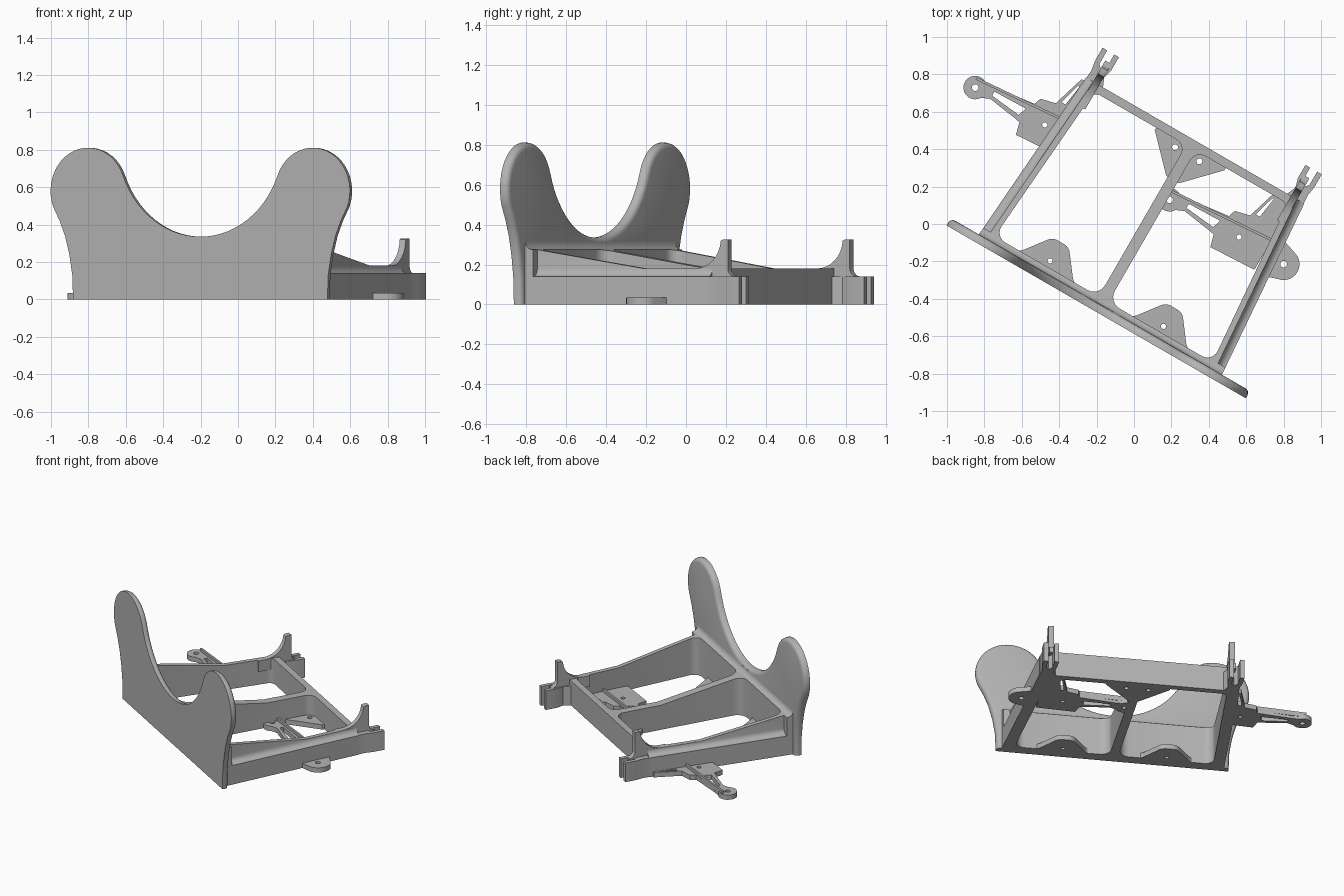
import bpy, bmesh, math
from mathutils import Matrix, Vector

if "Cube" in bpy.data.objects:
    bpy.data.objects.remove(bpy.data.objects["Cube"])

mat = bpy.data.materials.new("plain_grey")
mat.diffuse_color = (0.45, 0.45, 0.45, 1)
mat.use_nodes = True
mat.node_tree.nodes["Principled BSDF"].inputs["Base Color"].default_value = mat.diffuse_color


def rounded(pts, r, seg=6):
    """Round every corner of a polygon; r is one radius or one per corner."""
    out, n = [], len(pts)
    for i, p in enumerate(pts):
        p = Vector(p)
        rad = r[i] if isinstance(r, (list, tuple)) else r
        a = (Vector(pts[i - 1]) - p).normalized()
        b = (Vector(pts[(i + 1) % n]) - p).normalized()
        if rad == 0:
            out.append(p)
            continue
        half = a.angle(b) / 2
        centre = p + (a + b).normalized() * rad / math.sin(half)
        s = p + a * rad / math.tan(half) - centre
        e = p + b * rad / math.tan(half) - centre
        sweep = s.angle_signed(e)
        for k in range(seg + 1):
            out.append(centre + Matrix.Rotation(-sweep * k / seg, 2) @ s)
    return out


def arc(cx, cy, r, a0, a1, n=10):
    return [(cx + r * math.cos(math.radians(a0 + (a1 - a0) * k / n)),
             cy + r * math.sin(math.radians(a0 + (a1 - a0) * k / n))) for k in range(n + 1)]


def loft(name, ring_a, ring_b):
    """Closed solid between two matching rings of points."""
    bm = bmesh.new()
    a = [bm.verts.new(p) for p in ring_a]
    b = [bm.verts.new(p) for p in ring_b]
    n = len(a)
    bm.faces.new(a)
    bm.faces.new(b[::-1])
    for i in range(n):
        bm.faces.new((a[i], b[i], b[(i + 1) % n], a[(i + 1) % n]))
    bmesh.ops.recalc_face_normals(bm, faces=bm.faces)
    me = bpy.data.meshes.new(name)
    bm.to_mesh(me)
    bm.free()
    ob = bpy.data.objects.new(name, me)
    bpy.context.collection.objects.link(ob)
    me.materials.append(mat)
    return ob


def prism(name, pts, lo, hi, axis="z"):
    """Extrude a 2D outline along one axis."""
    put = {"z": lambda p, t: (p[0], p[1], t), "y": lambda p, t: (p[0], t, p[1]),
           "x": lambda p, t: (t, p[0], p[1])}[axis]
    return loft(name, [put(p, lo) for p in pts], [put(p, hi) for p in pts])


def boolean(ob, cutter, op="DIFFERENCE"):
    m = ob.modifiers.new("cut", "BOOLEAN")
    m.operation, m.object, m.solver = op, cutter, "EXACT"
    bpy.context.view_layer.objects.active = ob
    bpy.ops.object.modifier_apply(modifier=m.name)
    bpy.data.objects.remove(cutter)


def hole(ob, x, y, r=0.014):
    boolean(ob, prism("cutter", arc(x, y, r, 0, 337.5, 15), -0.1, 0.3))


# Front cradle plate: two round lobes and a round valley
side = [(0.785, 0), (0.79, 0.13), (0.808, 0.24), (0.835, 0.34), (0.868, 0.42)]
half = side + arc(0.693, 0.58, 0.231, -22, 159, 22) + arc(0, 0.846, 0.511, -21, -90, 14)[1:]
outline = half + [(-x, z) for x, z in half[-2::-1]]
plate = prism("cradle_plate", outline, -0.508, -0.463, "y")
bm = bmesh.new()
bm.from_mesh(plate.data)
rim = [e for e in bm.edges if all(v.co.y > -0.47 for v in e.verts)
       and max(v.co.z for v in e.verts) > 0.01]
bmesh.ops.bevel(bm, geom=rim, offset=0.028, segments=4, profile=0.5, affect="EDGES")
bm.to_mesh(plate.data)
bm.free()


# Ladder frame: tapered outline, two rounded pockets, sloping top
def outer(y):
    return 0.75 - 0.08 * (y + 0.46) / 1.06


frame = prism("frame", [(-outer(-0.5), -0.5), (outer(-0.5), -0.5), (outer(0.55), 0.55),
                        (-outer(0.55), 0.55)], 0, 0.5)
profile = [(-0.6, -0.1), (-0.6, 0.315), (-0.463, 0.315)] + arc(-0.423, 0.315, 0.04, 180, 255, 5)
profile += [(0.17, 0.18), (0.7, 0.18), (0.7, -0.1)]
boolean(frame, prism("cutter", profile, -1, 1, "x"), "INTERSECT")
for s in (-1, 1):
    pocket = [(s * 0.672, -0.43), (s * 0.03, -0.43), (s * 0.03, 0.505), (s * 0.597, 0.505)]
    boolean(frame, prism("cutter", rounded(pocket, [0.06, 0.07, 0.06, 0.04]), -0.1, 0.6))
    # Lower ledge along the outside of each side rail
    ledge = [(0.1, 0.14)] + arc(-0.005, 0.18, 0.04, 270, 180, 6) + [(-0.045, 0.6), (0.1, 0.6)]
    boolean(frame, loft("cutter", [(s * (outer(-0.42) + d), -0.42, z) for d, z in ledge],
                        [(s * (outer(0.6) + d), 0.6, z) for d, z in ledge]))

# Rear end of each side rail: forked lug and upright fin
for s, side_name in ((-1, "left"), (1, "right")):
    fork = [(0.60, 0.50), (0.674, 0.50), (0.668, 0.60), (0.677, 0.65), (0.677, 0.732),
            (0.648, 0.732), (0.648, 0.65), (0.626, 0.625), (0.605, 0.65), (0.605, 0.732),
            (0.576, 0.732), (0.576, 0.65), (0.59, 0.60), (0.56, 0.53)]
    prism(side_name + "_fork", [(s * x, y) for x, y in fork], 0, 0.14)
    fin = [(0.40, 0.10), (0.40, 0.18)] + arc(0.45, 0.33, 0.15, 270, 356, 8)
    fin += [(0.61, 0.325), (0.64, 0.325)] + arc(0.68, 0.18, 0.04, 180, 270, 5) + [(0.68, 0.10)]
    prism(side_name + "_fin", fin, s * 0.592, s * 0.63, "x")

# Mounting gussets inside the pockets
for s, side_name in ((-1, "left"), (1, "right")):
    front = [(0.14, -0.45), (0.19, -0.425), (0.30, -0.28), (0.40, -0.28), (0.51, -0.425),
             (0.56, -0.45)]
    g = prism(side_name + "_front_gusset",
              rounded([(s * x, y) for x, y in front], [0, 0.08, 0.06, 0.06, 0.08, 0]), 0, 0.035)
    hole(g, s * 0.35, -0.395)
    rear = [(0.0, 0.52), (0.0, 0.30), (0.04, 0.31), (0.215, 0.49), (0.215, 0.52)]
    g = prism(side_name + "_rear_gusset", [(s * x, y) for x, y in rear], 0, 0.035)
    hole(g, s * 0.075, 0.465, 0.016)

# Two identical lever arms, each with a ring end, lightening slots and a rib
for shift, end, name in ((0, -0.66, "outer"), (1.2, -0.58, "inner")):
    body = arc(-1.16, 0.207, 0.063, 60, 330, 16)
    body += [(-1.06, 0.195), (-0.90, 0.172), (-0.863, 0.165), (-0.845, 0.097), (end, 0.11),
             (end, 0.53), (-0.69, 0.53), (-0.745, 0.35), (-0.828, 0.33), (-0.842, 0.29),
             (-1.08, 0.262)]
    arm = prism(name + "_lever_arm", [(x + shift, y) for x, y in body], 0, 0.035)
    for slot in ([(-1.06, 0.215), (-0.885, 0.197), (-0.87, 0.245), (-1.06, 0.24)],
                 [(-0.722, 0.37), (-0.697, 0.37), (-0.679, 0.49), (-0.688, 0.49)]):
        boolean(arm, prism("cutter", [(x + shift, y) for x, y in slot], -0.1, 0.2))
    hole(arm, -1.16 + shift, 0.207, 0.018)
    hole(arm, -0.738 + shift, 0.22)
    rib = [(-1.18, 0.245), (end, 0.287), (end, 0.301), (-1.18, 0.259)]
    prism(name + "_arm_rib", [(x + shift, y) for x, y in rib], 0.02, 0.055)

# Round tab on the outside of the right rail
tab = prism("right_tab", [(0.66, 0.10)] + arc(0.74, 0.214, 0.085, -80, 70, 14) + [(0.66, 0.33)],
            0, 0.035)
hole(tab, 0.74, 0.214, 0.018)

# Turn the whole assembly into place and smooth the curved faces
place = Matrix.Rotation(math.radians(-30), 4, "Z") @ Matrix.Translation((0.06, 0, 0))
for ob in list(bpy.context.scene.objects):
    ob.data.transform(place)
    bpy.ops.object.select_all(action="DESELECT")
    ob.select_set(True)
    bpy.context.view_layer.objects.active = ob
    bpy.ops.object.shade_smooth_by_angle(angle=math.radians(30))
